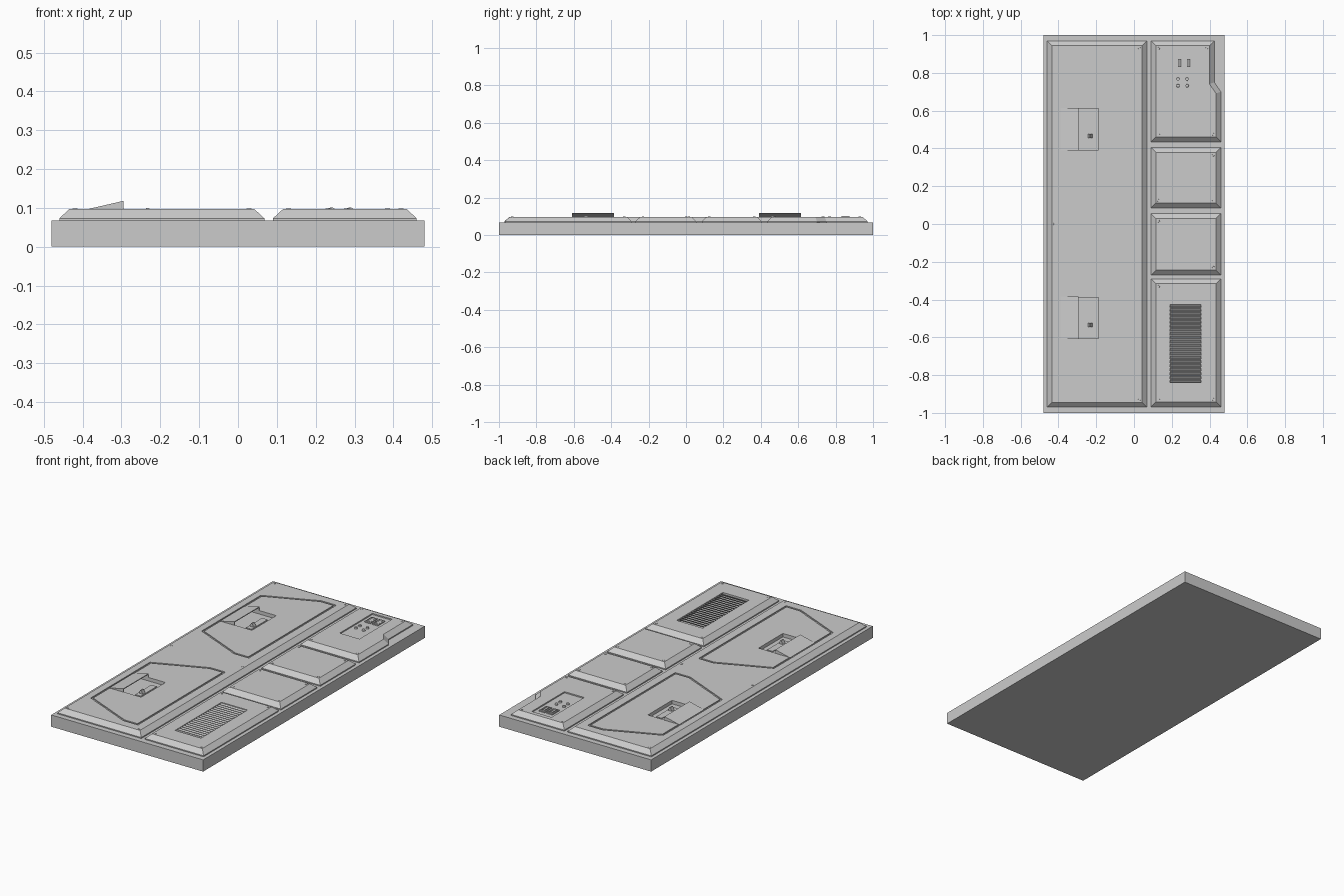
import bpy, bmesh, math
from mathutils import Vector, Matrix

if "Cube" in bpy.data.objects:
    bpy.data.objects.remove(bpy.data.objects["Cube"])

TOP = 0.097


def finish(name, bm):
    bmesh.ops.recalc_face_normals(bm, faces=bm.faces)
    me = bpy.data.meshes.new(name)
    bm.to_mesh(me)
    bm.free()
    ob = bpy.data.objects.new(name, me)
    bpy.context.collection.objects.link(ob)
    return ob


def inset(pts, d):
    # mitred inward offset of a counter-clockwise outline
    out, n = [], len(pts)
    for i in range(n):
        p = Vector(pts[i])
        a = (p - Vector(pts[i - 1])).normalized()
        b = (Vector(pts[(i + 1) % n]) - p).normalized()
        n1, n2 = Vector((-a.y, a.x)), Vector((-b.y, b.x))
        out.append(p + (n1 + n2) * d / (1 + n1.dot(n2)))
    return out


def loft(name, loops, closed=False):
    # bridges successive loops; closed joins last to first, otherwise capped
    bm = bmesh.new()
    rings = [[bm.verts.new(v) for v in lp] for lp in loops]
    n = len(rings[0])
    pairs = list(zip(rings, rings[1:])) + ([(rings[-1], rings[0])] if closed else [])
    for r, s in pairs:
        for i in range(n):
            j = (i + 1) % n
            bm.faces.new((r[i], r[j], s[j], s[i]))
    if not closed:
        bm.faces.new(rings[0])
        bm.faces.new(rings[-1])
    return finish(name, bm)


def prism(name, pts, levels):
    return loft(name, [[(*p, z) for p in inset(pts, d)] for z, d in levels])


def frame(name, pts, w, z0, z1):
    return loft(name, [[(*p, z) for p in inset(pts, d)]
                       for z, d in ((z0, 0), (z1, 0), (z1, w), (z0, w))], True)


def extrude_y(name, prof, y0, y1):
    return loft(name, [[(x, y, z) for x, z in prof] for y in (y0, y1)])


def rect(x0, x1, y0, y1):
    return [(x0, y0), (x1, y0), (x1, y1), (x0, y1)]


def box(name, x0, x1, y0, y1, z0, z1):
    return prism(name, rect(x0, x1, y0, y1), [(z0, 0), (z1, 0)])


def disc(name, x, y, r, z0, z1, sides):
    bm = bmesh.new()
    bmesh.ops.create_cone(bm, cap_ends=True, segments=sides, radius1=r, radius2=r * 0.9,
                          depth=z1 - z0, matrix=Matrix.Translation((x, y, (z0 + z1) / 2)))
    return finish(name, bm)


def cut(target, cutter):
    m = target.modifiers.new("cut", 'BOOLEAN')
    m.operation, m.solver, m.object = 'DIFFERENCE', 'EXACT', cutter
    bpy.context.view_layer.objects.active = target
    bpy.ops.object.modifier_apply(modifier=m.name)
    bpy.data.objects.remove(cutter)


def panel(name, pts):
    return prism(name, pts, [(0.06, 0), (0.073, 0), (TOP, 0.026)])


# base slab
box("base_slab", -0.48, 0.48, -1, 1, 0, 0.067)

# raised panels
main = panel("main_panel", rect(-0.46, 0.068, -0.97, 0.97))
control = panel("control_panel", [(0.09, 0.435), (0.46, 0.435), (0.46, 0.70),
                                  (0.425, 0.75), (0.425, 0.97), (0.09, 0.97)])
panel("blank_panel_upper", rect(0.09, 0.46, 0.085, 0.405))
panel("blank_panel_lower", rect(0.09, 0.46, -0.27, 0.055))
vent = panel("vent_panel", rect(0.09, 0.46, -0.968, -0.29))

# two hatches with seam, recess, hood and latch
for k, dy in enumerate((0, -1.0)):
    seam = [(-0.395, 0.235), (-0.10, 0.105), (-0.005, 0.105),
            (-0.005, 0.895), (-0.10, 0.895), (-0.395, 0.77)]
    cut(main, frame("seam_cutter", [(x, y + dy) for x, y in seam], 0.011, 0.091, 0.12))
    y0, y1 = 0.39 + dy, 0.615 + dy
    cut(main, box("recess_cutter", -0.35, -0.187, y0 + 0.003, y1 - 0.003, 0.077, 0.12))
    hood = extrude_y(f"handle_hood_{k}", [(-0.388, 0.0965), (-0.295, 0.0965), (-0.295, 0.118)], y0, y1)
    cut(hood, extrude_y("hood_cutter", [(-0.36, 0.09), (-0.28, 0.09), (-0.28, 0.117), (-0.36, 0.0985)],
                        y0 + 0.003, y1 - 0.003))
    box(f"latch_plate_{k}", -0.25, -0.215, 0.43 + dy, 0.575 + dy, 0.075, 0.081)
    extrude_y(f"latch_lever_{k}", [(-0.245, 0.08), (-0.22, 0.08), (-0.229, 0.1), (-0.236, 0.1)],
              0.455 + dy, 0.477 + dy)

# control recess with rocker switches and buttons
cut(control, box("control_cutter", 0.205, 0.33, 0.625, 0.92, 0.09, 0.12))
for k, x in enumerate((0.243, 0.291)):
    frame(f"switch_frame_{k}", rect(x - 0.018, x + 0.018, 0.82, 0.885), 0.006, 0.089, 0.096)
    extrude_y(f"rocker_switch_{k}", [(x - 0.01, 0.089), (x + 0.01, 0.089),
                                     (x + 0.01, 0.095), (x, 0.101), (x - 0.01, 0.1)], 0.832, 0.873)
    for j, y in enumerate((0.732, 0.767)):
        disc(f"button_{k}_{j}", x - 0.01, y, 0.009, 0.089, 0.098, 12)

# vent recess with tilted slats
cut(vent, box("vent_cutter", 0.19, 0.355, -0.84, -0.42, 0.079, 0.12))
for i in range(20):
    y = -0.83 + i * 0.021
    loft(f"vent_slat_{i}", [[(x, y - 0.008, 0.084), (x, y - 0.004, 0.084),
                             (x, y + 0.009, 0.095), (x, y + 0.005, 0.095)] for x in (0.188, 0.357)])

# corner screws
corners = [(x, y) for x in (-0.42, 0.028) for y in (-0.93, 0, 0.93)]
for lo, hi in ((0.475, 0.93), (0.125, 0.365), (-0.23, 0.015), (-0.928, -0.33)):
    for y in (lo, hi):
        corners += [(0.13, y), (0.385 if y > 0.8 else 0.42, y)]
for i, (x, y) in enumerate(corners):
    disc(f"screw_{i}", x, y, 0.007, 0.094, 0.0985, 8)
